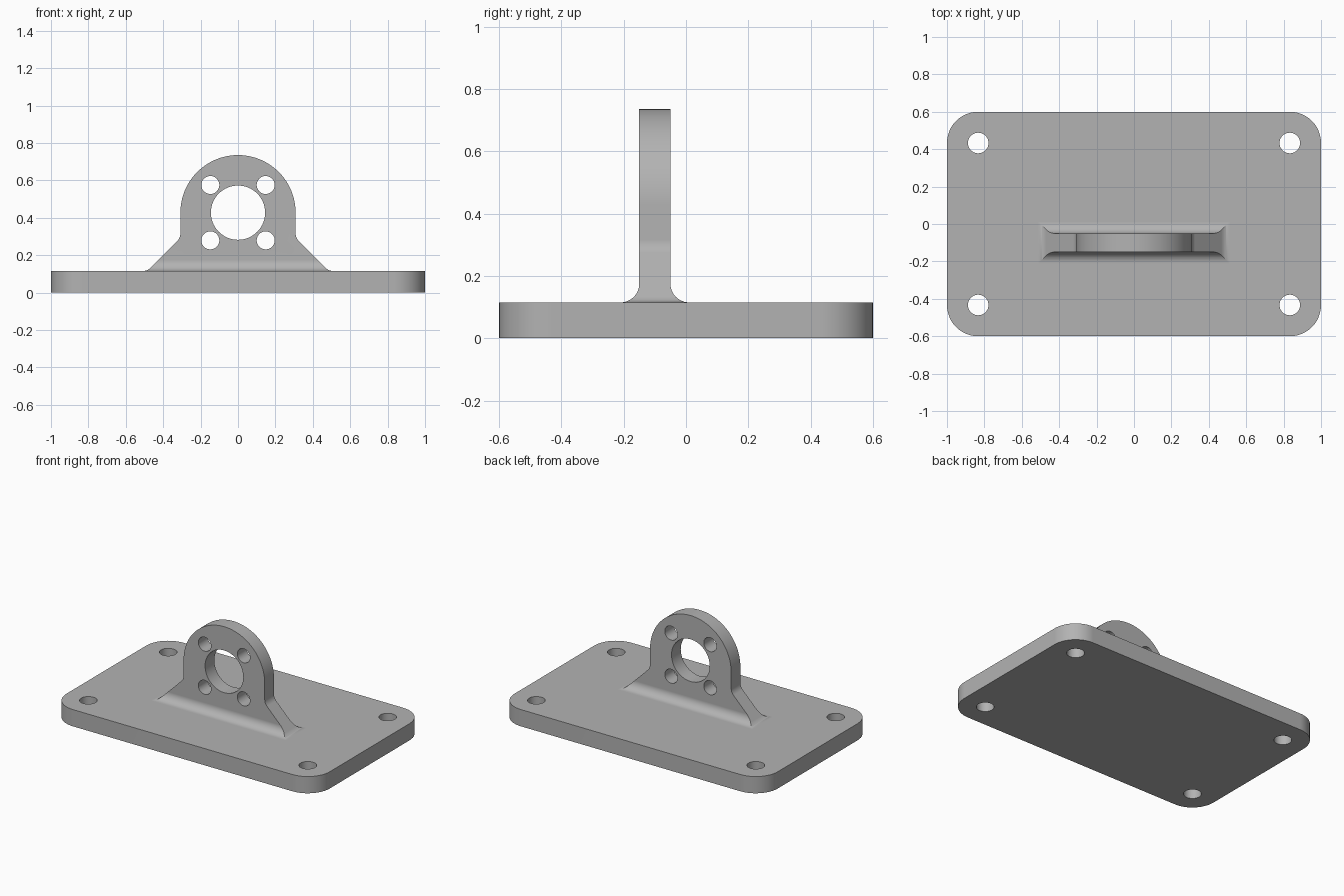
import bpy, bmesh
from math import sin, cos, pi, radians
from mathutils import Vector

cube = bpy.data.objects.get("Cube")
if cube:
    bpy.data.objects.remove(cube, do_unlink=True)

grey = bpy.data.materials.new("plain grey")
grey.use_nodes = True
grey.diffuse_color = (0.45, 0.45, 0.45, 1)
grey.node_tree.nodes["Principled BSDF"].inputs["Base Color"].default_value = (0.45, 0.45, 0.45, 1)


def rounded(corners, steps=12):
    """Outline from (u, v, radius) corners, each replaced by a tangent arc."""
    out = []
    for i, (u, v, r) in enumerate(corners):
        p = Vector((u, v))
        if r == 0:
            out.append(p)
            continue
        a = (Vector(corners[i - 1][:2]) - p).normalized()
        b = (Vector(corners[(i + 1) % len(corners)][:2]) - p).normalized()
        half = a.angle(b) / 2
        centre = p + (a + b).normalized() * (r / sin(half))
        start = p + a * (r * cos(half) / sin(half)) - centre
        end = p + b * (r * cos(half) / sin(half)) - centre
        sweep = pi - 2 * half
        for k in range(steps + 1):
            t = k / steps
            out.append(centre + (start * sin((1 - t) * sweep) + end * sin(t * sweep)) / sin(sweep))
    return out


def circle(u, v, r, n=64):
    return [Vector((u + r * cos(2 * pi * k / n), v + r * sin(2 * pi * k / n))) for k in range(n)]


def extrude(name, outline, axis, low, high):
    """Solid made by pushing a flat outline along the x, y or z axis."""
    place = {"x": lambda p, d: (d, p.x, p.y),
             "y": lambda p, d: (p.x, d, p.y),
             "z": lambda p, d: (p.x, p.y, d)}[axis]
    bm = bmesh.new()
    rings = [[bm.verts.new(place(p, d)) for p in outline] for d in (low, high)]
    for ring in rings:
        bm.faces.new(ring)
    n = len(outline)
    for i in range(n):
        j = (i + 1) % n
        bm.faces.new((rings[0][i], rings[0][j], rings[1][j], rings[1][i]))
    bmesh.ops.recalc_face_normals(bm, faces=bm.faces)
    mesh = bpy.data.meshes.new(name)
    bm.to_mesh(mesh)
    bm.free()
    mesh.materials.append(grey)
    obj = bpy.data.objects.new(name, mesh)
    bpy.context.collection.objects.link(obj)
    return obj


def activate(obj):
    bpy.ops.object.select_all(action="DESELECT")
    obj.select_set(True)
    bpy.context.view_layer.objects.active = obj


def combine(obj, tool, operation):
    tool.hide_render = True
    activate(obj)
    mod = obj.modifiers.new("cut", "BOOLEAN")
    mod.operation, mod.object, mod.solver = operation, tool, "EXACT"
    bpy.ops.object.modifier_apply(modifier=mod.name)
    bpy.data.objects.remove(tool, do_unlink=True)


def finish(obj):
    activate(obj)
    bpy.ops.object.shade_smooth_by_angle(angle=radians(25))
    obj.modifiers.new("clean shading", "WEIGHTED_NORMAL").keep_sharp = True


# Base plate with rounded corners and four mounting holes
TOP = 0.115
CORNER = 0.167
plate = extrude("base_plate", rounded([(sx, sy * 0.6, CORNER) for sx, sy in
                                       ((-1, -1), (1, -1), (1, 1), (-1, 1))]), "z", 0, TOP)
for sx in (-1, 1):
    for sy in (-1, 1):
        combine(plate, extrude("hole_cutter", circle(sx * (1 - CORNER), sy * (0.6 - CORNER), 0.055),
                               "z", -0.1, 0.3), "DIFFERENCE")
finish(plate)

# Upright lug: front silhouette with a round head and sloping feet
R, AXLE, FILLET, SUNK = 0.308, 0.427, 0.06, 0.06
side = rounded([(0.6, SUNK, 0), (0.6, TOP, 0), (0.485, TOP, FILLET), (R, 0.292, FILLET), (R, AXLE, 0)])
head = [Vector((R * cos(pi * k / 48), AXLE + R * sin(pi * k / 48))) for k in range(1, 48)]
mirrored = [Vector((-p.x, p.y)) for p in reversed(side)]
lug = extrude("upright_lug", side + head + mirrored, "y", -0.4, 0.2)

# Cross-section that thins the lug and blends it into the plate
MID, HALF = -0.1, 0.05
FOOT = HALF + FILLET
section = rounded([(MID - FOOT, SUNK - 0.02, 0), (MID + FOOT, SUNK - 0.02, 0),
                   (MID + FOOT, TOP, 0), (MID + HALF, TOP, FILLET), (MID + HALF, 1, 0),
                   (MID - HALF, 1, 0), (MID - HALF, TOP, FILLET), (MID - FOOT, TOP, 0)])
# Drop the points doubled where the arcs meet the feet
section = [p for i, p in enumerate(section) if (p - section[i - 1]).length > 1e-5]
combine(lug, extrude("section_cutter", section, "x", -0.51, 0.51), "INTERSECT")

# Bearing bore and its four bolt holes
combine(lug, extrude("bore_cutter", circle(0, AXLE, 0.145), "y", -0.5, 0.3), "DIFFERENCE")
for sx in (-1, 1):
    for sz in (-1, 1):
        combine(lug, extrude("bolt_cutter", circle(sx * 0.148, AXLE + sz * 0.148, 0.048),
                             "y", -0.5, 0.3), "DIFFERENCE")
finish(lug)
